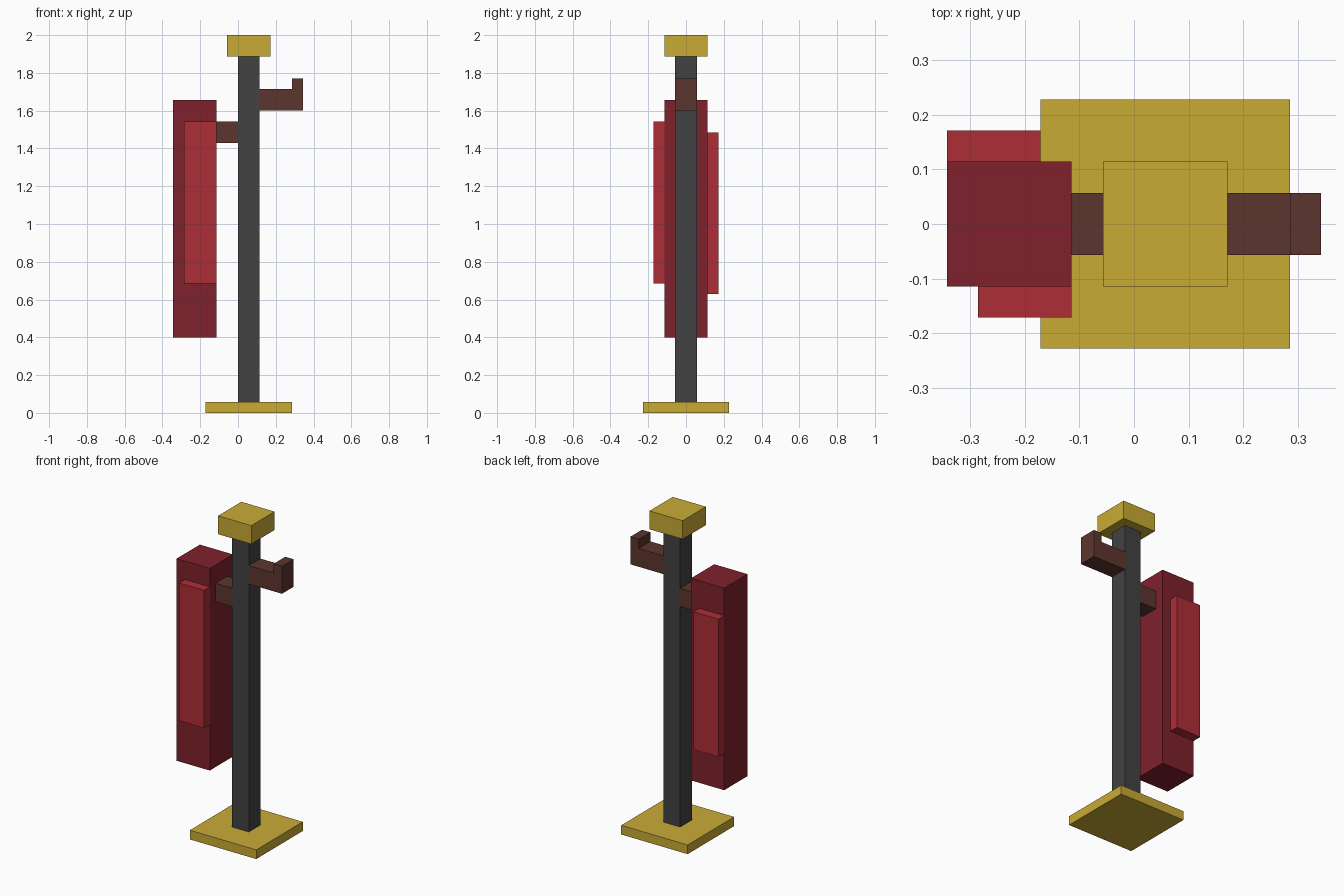
import bpy
import bmesh

if "Cube" in bpy.data.objects:
    bpy.data.objects.remove(bpy.data.objects["Cube"])

U = 2 / 35  # the model sits on a grid of 35 units in height


def material(name, rgb):
    mat = bpy.data.materials.new(name)
    lin = [((c / 255 + 0.055) / 1.055) ** 2.4 for c in rgb]
    mat.diffuse_color = (*lin, 1)
    mat.use_nodes = True
    mat.node_tree.nodes["Principled BSDF"].inputs["Base Color"].default_value = mat.diffuse_color
    return mat


gold = material("gold", (201, 171, 53))
iron = material("dark_grey", (66, 66, 66))
wood = material("brown", (92, 53, 46))
coat_red = material("dark_red", (127, 33, 44))
sleeve_red = material("red", (174, 45, 55))


def prism(name, profile, y0, y1, mat):
    """Extrude an x-z profile (grid units) from y0 to y1."""
    bm = bmesh.new()
    face = bm.faces.new([bm.verts.new((x * U, y0 * U, z * U)) for x, z in profile])
    ext = bmesh.ops.extrude_face_region(bm, geom=[face])
    verts = [v for v in ext["geom"] if isinstance(v, bmesh.types.BMVert)]
    bmesh.ops.translate(bm, verts=verts, vec=(0, (y1 - y0) * U, 0))
    bmesh.ops.recalc_face_normals(bm, faces=bm.faces)
    mesh = bpy.data.meshes.new(name)
    bm.to_mesh(mesh)
    bm.free()
    mesh.materials.append(mat)
    obj = bpy.data.objects.new(name, mesh)
    bpy.context.collection.objects.link(obj)
    return obj


def box(name, x, y, z, mat):
    return prism(name, [(x[0], z[0]), (x[1], z[0]), (x[1], z[1]), (x[0], z[1])], *y, mat)


# Stand
box("base_plate", (-3, 5), (-4, 4), (0, 1), gold)
box("pole", (0, 2), (-1, 1), (1, 33), iron)
box("top_cap", (-1, 3), (-2, 2), (33, 35), gold)

# Hooks
prism("right_hook", [(2, 28), (6, 28), (6, 31), (5, 31), (5, 30), (2, 30)], -1, 1, wood)
box("left_hook", (-2, 0), (-1, 1), (25, 27), wood)

# Hanging coat with a sleeve on each side
box("coat_body", (-6, -2), (-2, 2), (7, 29), coat_red)
box("front_sleeve", (-5, -2), (-3, -2), (12, 27), sleeve_red)
box("back_sleeve", (-6, -3), (2, 3), (11, 26), sleeve_red)
